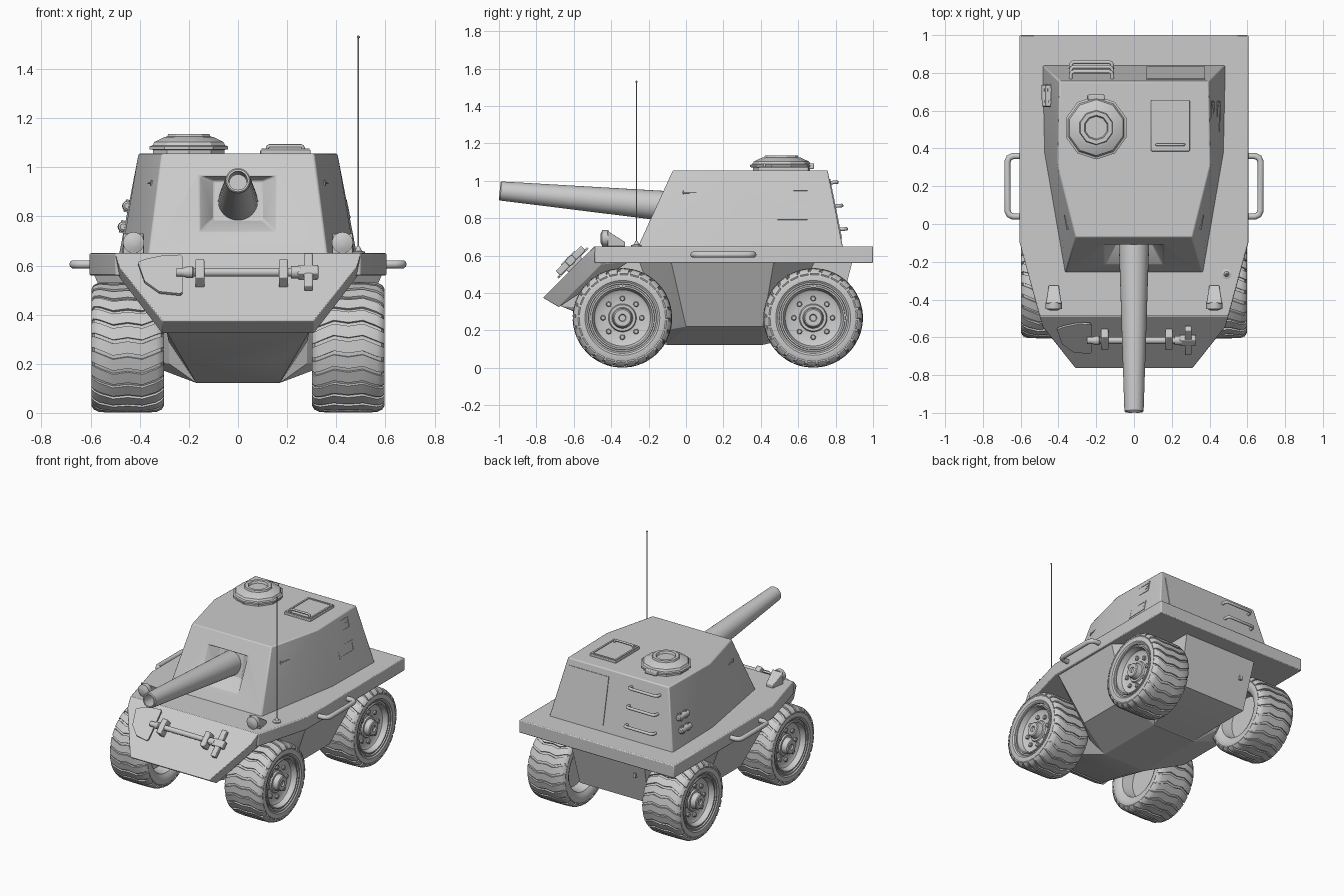
import bpy, bmesh, math
from mathutils import Vector, Matrix

if "Cube" in bpy.data.objects:
    bpy.data.objects.remove(bpy.data.objects["Cube"])

def finish(name, bm, angle=30, mat=None, bevel=0):
    bmesh.ops.recalc_face_normals(bm, faces=bm.faces)
    if mat:
        bm.transform(mat)
    me = bpy.data.meshes.new(name)
    bm.to_mesh(me)
    bm.free()
    for p in me.polygons:
        p.use_smooth = True
    me.set_sharp_from_angle(angle=math.radians(angle))
    ob = bpy.data.objects.new(name, me)
    bpy.context.collection.objects.link(ob)
    if bevel:
        m = ob.modifiers.new("bevel", 'BEVEL')
        m.width, m.segments, m.limit_method = bevel, 2, 'ANGLE'
    return ob

def hull(name, pts, bevel=0, mirror=False, mat=None):
    if mirror:
        pts = list(pts) + [(-x, y, z) for x, y, z in pts]
    bm = bmesh.new()
    for p in pts:
        bm.verts.new(p)
    bmesh.ops.convex_hull(bm, input=bm.verts)
    bmesh.ops.dissolve_limit(bm, angle_limit=0.02, verts=bm.verts, edges=bm.edges)
    return finish(name, bm, 20, mat, bevel)

def box(name, c, s, mat=None, bevel=0):
    return hull(name, [(c[0] + i * s[0] / 2, c[1] + j * s[1] / 2, c[2] + k * s[2] / 2)
                       for i in (-1, 1) for j in (-1, 1) for k in (-1, 1)], bevel, mat=mat)

def revolve(bm, prof, n, mat=Matrix()):
    # profile of (distance along x, radius) spun round the x axis
    rings = []
    for a, r in prof:
        rings.append([bm.verts.new(mat @ Vector((a, r * math.cos(t), r * math.sin(t))))
                      for t in (2 * math.pi * i / n for i in range(n))])
    for p, q in zip(rings, rings[1:]):
        for i in range(n):
            bm.faces.new((p[i], p[(i + 1) % n], q[(i + 1) % n], q[i]))
    bm.faces.new(rings[0])
    bm.faces.new(rings[-1])

def spin(name, prof, n, loc, axis=(1, 0, 0), angle=30):
    bm = bmesh.new()
    revolve(bm, prof, n)
    return finish(name, bm, angle, Matrix.Translation(loc) @ Vector(axis).to_track_quat('X', 'Z').to_matrix().to_4x4())

def tube(name, pts, r):
    cu = bpy.data.curves.new(name, 'CURVE')
    cu.dimensions, cu.bevel_depth, cu.bevel_resolution, cu.use_fill_caps = '3D', r, 3, True
    s = cu.splines.new('POLY')
    s.points.add(len(pts) - 1)
    for p, c in zip(s.points, pts):
        p.co = (*c, 1)
    ob = bpy.data.objects.new(name, cu)
    bpy.context.collection.objects.link(ob)
    bpy.ops.object.select_all(action='DESELECT')
    ob.select_set(True)
    bpy.context.view_layer.objects.active = ob
    bpy.ops.object.convert(target='MESH')
    bpy.ops.object.shade_smooth_by_angle(angle=0.8)
    return ob

def grip(name, a, b, out, r):
    # bar handle from a to b standing off by the vector out
    a, b, o = Vector(a), Vector(b), Vector(out)
    d = (b - a).normalized() * o.length * 0.4
    tube(name, [a, a + o * .6, a + o * .88 + d * .3, a + o + d, b + o - d, b + o * .88 - d * .3, b + o * .6, b], r)

# hull: deck slab, sloped nose, belly, side bulge between the wheels
hull("deck", [(x, y, z) for z in (.56, .65) for x, y in ((.605, 1), (.605, -.1), (.5, -.488))], .006, True)
hull("nose", [(.5, -.49, .649), (.485, -.545, .595), (.31, -.765, .375), (.31, -.68, .325),
              (.485, -.45, .555), (.48, -.3, .57), (.48, -.3, .62)], .004, True)
hull("belly", [(.29, .89, .57), (.27, .8, .22), (.17, .42, .125), (.17, -.1, .122), (.18, -.35, .2),
               (.29, -.67, .33), (.29, -.5, .57)], 0, True)
hull("side_bulge", [(.59, -.08, .57), (.59, .47, .57), (.43, 0, .22), (.43, .41, .22), (.17, -.1, .122),
                    (.17, .41, .122), (.29, -.25, .57), (.29, .69, .57), (.28, -.12, .2), (.28, .5, .2)], 0, True)
box("rear_latch", (-.2, .853, .42), (.02, .02, .03))

# turret with a tapered gun recess
turret = hull("turret", [(.365, -.26, .64), (.475, .38, .64), (.485, .84, .64),
                         (.31, -.07, 1.056), (.405, .31, 1.056), (.395, .757, 1.056)], 0, True)
cutter = hull("recess_cutter", [(.157, -.4, .965), (.157, -.4, .735), (.157, -.112, .965), (.157, -.22, .735),
                                (.1, -.065, .945), (.1, -.105, .785)], 0, True)
cutter.hide_render = True
m = turret.modifiers.new("recess", 'BOOLEAN')
m.operation, m.object, m.solver = 'DIFFERENCE', cutter, 'EXACT'
bpy.context.view_layer.objects.active = turret
bpy.ops.object.modifier_apply(modifier="recess")
bpy.data.objects.remove(cutter)
m = turret.modifiers.new("bevel", 'BEVEL')
m.width, m.segments, m.limit_method = .007, 2, 'ANGLE'

# gun barrel
root, tip = Vector((0, -.05, .86)), Vector((0, -.996, .946))
L = (tip - root).length
spin("gun_barrel", [(0, .082), (L - .006, .051), (L, .046), (L, .038), (L - .12, .036)], 32, root, tip - root)

# cupola
spin("cupola", [(0, .153), (.018, .153), (.02, .168), (.032, .168), (.036, .156), (.05, .148), (.07, .105),
                (.072, .092), (.083, .088), (.083, .066), (.068, .06)], 10, (-.2, .51, 1.053), (0, 0, 1), 20)
box("cupola_hinge", (-.2, .67, 1.078), (.09, .03, .03), bevel=.006)

# square roof hatch
box("roof_hatch", (.193, .52, 1.06), (.205, .27, .022), bevel=.004)
for sx in (-1, 1):
    box("hatch_rim", (.193 + sx * .092, .52, 1.072), (.012, .26, .008))
    box("hatch_rim", (.193, .52 + sx * .125, 1.072), (.19, .012, .008))
grip("hatch_handle", (.12, .42, 1.065), (.265, .42, 1.065), (0, 0, .022), .007)

# sheets laid on the turret sides and rear
def plane_fn(a, b, c, axis):
    a, b, c = Vector(a), Vector(b), Vector(c)
    n = (b - a).cross(c - a)
    n = n if n[axis] > 0 else -n
    n.normalize()
    def at(u, v, h=0, s=1):
        p = Vector((0, u, v)) if axis == 0 else Vector((u, 0, v))
        p[axis] = (n.dot(a) - n.dot(p)) / n[axis]
        p += n * h
        return Vector((p.x * s, p.y, p.z))
    return at

front_side = plane_fn((.365, -.26, .64), (.475, .38, .64), (.31, -.07, 1.056), 0)
rear_side = plane_fn((.475, .38, .64), (.485, .84, .64), (.395, .757, 1.056), 0)
back = plane_fn((.485, .84, .64), (-.485, .84, .64), (.395, .757, 1.056), 1)

def sheet(name, fn, u0, u1, v0, v1, h, s=1):
    hull(name, [fn(u, v, k, s) for u in (u0, u1) for v in (v0, v1) for k in (-.01, h)])

for s in (-1, 1):
    sheet("side_door", front_side, -.035, .265, .785, .94, .004, s)
    tube("door_bar", [front_side(y, .935, .01, s) for y in (-.02, .14)], .004)
    for y in (-.02, .06, .14, .25):
        sheet("door_hinge", front_side, y - .007, y + .007, .925, .945, .012, s)
for z in (.945, .79):
    sheet("vent_frame", rear_side, .49, .65, z, z + .012, .01)
    sheet("vent_frame", rear_side, .49, .65, z + .065, z + .077, .01)
    for y in (.49, .64):
        sheet("vent_frame", rear_side, y, y + .01, z, z + .077, .01)
    sheet("vent_slat", rear_side, .51, .63, z + .028, z + .048, .008)
sheet("rear_door", back, .065, .375, .69, 1.01, .005)

# canisters on the left side
for z in (.84, .755):
    p, q = rear_side(.62, z, .012, -1), rear_side(.74, z, .012, -1)
    spin("canister", [(0, .012), (.006, .02), (.114, .02), (.12, .012)], 16, p, q - p)
    for y in (.65, .71):
        sheet("canister_clamp", rear_side, y - .008, y + .008, z - .025, z + .025, .022, -1)

# climbing rungs on the rear
for z in (.74, .865, .99):
    grip("rear_rung", back(-.335, z, -.005), back(-.115, z, -.005), (0, .042, .004), .01)

# deck fittings: side rails, headlamps, antenna
for s in (-1, 1):
    grip("side_rail", (s * .595, .04, .605), (s * .595, .36, .605), (s * .075, 0, 0), .017)
    hull("headlamp_body", [(s * .425 + i * w, y, z) for i in (-1, 1) for w, y, z in
                           ((.042, -.42, .648), (.042, -.42, .732), (.026, -.325, .648), (.026, -.325, .672))], .004)
    spin("headlamp", [(0, .043), (.034, .043), (.036, .035), (.042, .022), (.043, .005)], 24,
         (s * .425, -.415, .693), (0, -1, 0))
spin("antenna_base", [(0, .028), (.008, .028), (.012, .014), (.03, .006)], 16, (.49, -.265, .648), (0, 0, 1))
tube("antenna", [(.49, -.265, .65), (.49, -.265, 1.53)], .003)
spin("antenna_tip", [(0, .002), (.003, .006), (.009, .006), (.012, .002)], 10, (.49, -.265, 1.524), (0, 0, 1))

# shovel on the front slope, local x across, y up the slope, z outward
G = Matrix.Translation((0, -.592, .548)) @ Matrix.Rotation(math.radians(45), 4, 'X')
outline = [(-.235, .112), (-.225, .1), (-.225, -.1), (-.235, -.112), (-.32, -.1), (-.38, -.04), (-.408, .07),
           (-.37, .09), (-.31, .107)]
hull("shovel_blade", [(x, y, z) for x, y in outline for z in (.012, .024)], mat=G)
tube("shovel_shaft", [G @ Vector((x, 0, .035)) for x in (-.25, .31)], .018)
spin("shovel_socket", [(0, .014), (.03, .024), (.05, .024), (.055, .018)], 16, G @ Vector((-.235, 0, .035)))
spin("shovel_collar", [(0, .025), (.04, .025)], 16, G @ Vector((.215, 0, .035)))
box("shovel_grip", (.287, 0, .035), (.036, .19, .036), G, .006)
box("shovel_grip_cross", (.285, 0, .035), (.085, .05, .04), G, .006)
for x in (-.155, .185):
    box("shovel_bracket", (x, 0, .028), (.038, .105, .062), G, .006)

# wheels: spun tyre and rim, bolts, wavy tread lugs
bm = bmesh.new()
revolve(bm, [(-.05, .03), (-.05, .15), (-.125, .165), (-.135, .18), (-.145, .2), (-.145, .23), (-.135, .248),
             (-.11, .256), (.11, .256), (.135, .248), (.145, .23), (.145, .2), (.138, .19), (.138, .182), (.128, .18),
             (.128, .172), (.136, .17), (.136, .162), (.1, .15), (.09, .135), (.09, .075), (.1, .07), (.1, .056),
             (.135, .05), (.14, .044), (.14, .02), (.13, .016)], 56)
for i in range(8):
    t = i * math.pi / 4
    revolve(bm, [(.085, .015), (.102, .015), (.106, .01)], 8,
            Matrix.Translation((0, .103 * math.cos(t), .103 * math.sin(t))))
path = [(-.148, .238, .07), (-.138, .254, .07), (-.115, .264, .04), (-.06, .266, -.03), (0, .266, .0),
        (.06, .266, -.03), (.115, .264, .04), (.138, .254, .07), (.148, .238, .07)]
N = 26
for i in range(N):
    t0, hw = 2 * math.pi * i / N, math.pi / N * .8
    prev = None
    for x, r, off in path:
        ring = []
        for dr, e in ((0, -hw * .94), (0, hw * .94), (-.018, hw), (-.018, -hw)):
            t = t0 + off * 1.2 + e
            ring.append(bm.verts.new((x * (1 if dr == 0 else .95), (r + dr) * math.cos(t), (r + dr) * math.sin(t))))
        if prev:
            for k in range(4):
                bm.faces.new((prev[k], prev[(k + 1) % 4], ring[(k + 1) % 4], ring[k]))
        else:
            bm.faces.new(ring)
        prev = ring
    bm.faces.new(prev)
wheel = finish("wheel", bm, 35)
for y in (-.34, .68):
    for s in (-1, 1):
        w = bpy.data.objects.new("wheel", wheel.data)
        bpy.context.collection.objects.link(w)
        w.location = (s * .449, y, .267)
        w.rotation_euler = (0, 0, 0 if s > 0 else math.pi)
bpy.data.objects.remove(wheel)
